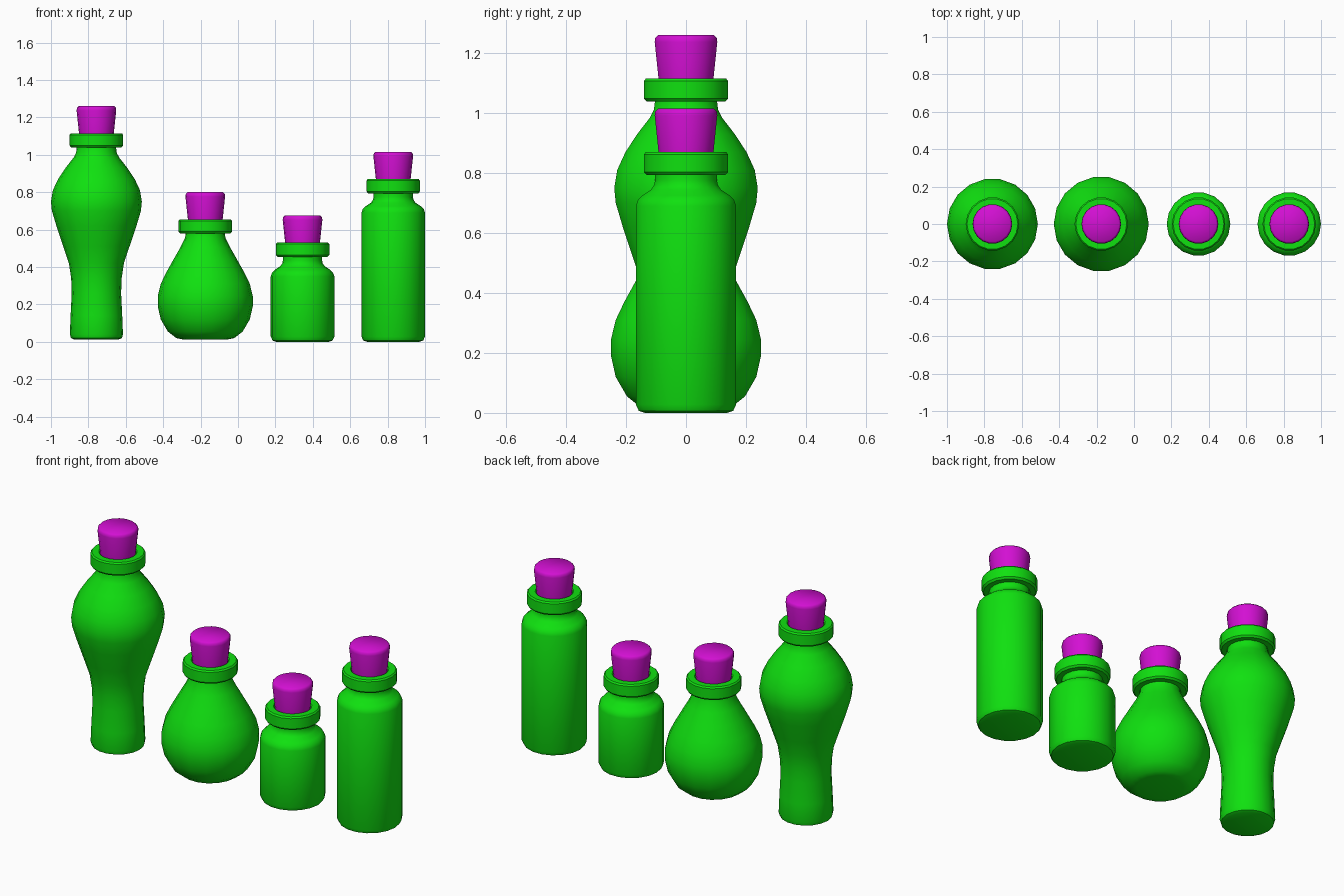
import bpy
import bmesh
from math import cos, sin, tau, radians

SIDES = 18

cube = bpy.data.objects.get("Cube")
if cube:
    bpy.data.objects.remove(cube, do_unlink=True)


def material(name, rgb):
    mat = bpy.data.materials.new(name)
    mat.use_nodes = True
    color = (*rgb, 1)
    mat.diffuse_color = color
    mat.node_tree.nodes["Principled BSDF"].inputs["Base Color"].default_value = color
    return mat


green = material("green_glass", (0.005, 0.75, 0.005))
magenta = material("magenta_cork", (0.65, 0.005, 0.65))


def lathe(name, profile, x, mat, sharp=40):
    """Spin (radius, height) points, listed from bottom to top, around a vertical axis."""
    bm = bmesh.new()
    rings = []
    for r, z in profile:
        rings.append([bm.verts.new((r * cos(tau * i / SIDES), r * sin(tau * i / SIDES), z))
                      for i in range(SIDES)])
    for low, high in zip(rings, rings[1:]):
        for i in range(SIDES):
            j = (i + 1) % SIDES
            bm.faces.new((low[i], low[j], high[j], high[i]))
    bm.faces.new(rings[0][::-1])
    bm.faces.new(rings[-1])
    mesh = bpy.data.meshes.new(name)
    bm.to_mesh(mesh)
    bm.free()
    mesh.materials.append(mat)
    obj = bpy.data.objects.new(name, mesh)
    obj.location.x = x
    bpy.context.collection.objects.link(obj)
    bpy.ops.object.select_all(action="DESELECT")
    obj.select_set(True)
    bpy.context.view_layer.objects.active = obj
    bpy.ops.object.shade_smooth_by_angle(angle=radians(sharp))
    return obj


def bottle(name, x, body, lip_top):
    # Body, neck, rounded lip and recessed mouth in one turned profile
    lip = [(0.105, -0.076), (0.134, -0.076), (0.143, -0.066), (0.143, -0.008),
           (0.136, 0), (0.1, 0), (0.094, -0.006), (0.09, -0.1)]
    lathe(name, body + [(r, lip_top + dz) for r, dz in lip], x, green)
    # Tapered cork with a rounded top edge
    cork = [(0.085, -0.09), (0.093, 0), (0.106, 0.122), (0.104, 0.136), (0.095, 0.145)]
    lathe(name + "_cork", [(r, lip_top + dz) for r, dz in cork], x, magenta, 60)


def straight_body(shoulder):
    """Cylindrical body with a rounded base and shoulder, narrowing to the neck."""
    return [(0.14, 0), (0.16, 0.007), (0.17, 0.028), (0.17, shoulder - 0.035),
            (0.163, shoulder - 0.015), (0.148, shoulder), (0.118, shoulder + 0.02),
            (0.108, shoulder + 0.035), (0.105, shoulder + 0.05)]


vase_body = [(0.12, 0.013), (0.136, 0.02), (0.142, 0.04), (0.138, 0.14), (0.132, 0.26),
             (0.135, 0.34), (0.147, 0.42), (0.177, 0.51), (0.214, 0.62), (0.238, 0.7),
             (0.243, 0.75), (0.233, 0.81), (0.205, 0.87), (0.165, 0.93),
             (0.122, 0.985), (0.109, 1.01)]
round_body = [(0.12, 0.013), (0.155, 0.02), (0.2, 0.055), (0.238, 0.12), (0.254, 0.19),
              (0.254, 0.245), (0.238, 0.31), (0.209, 0.37), (0.17, 0.44),
              (0.133, 0.505), (0.108, 0.555)]

bottle("vase_bottle", -0.757, vase_body, 1.115)
bottle("round_bottle", -0.175, round_body, 0.655)
bottle("short_bottle", 0.345, straight_body(0.385), 0.53)
bottle("tall_bottle", 0.83, straight_body(0.725), 0.87)
